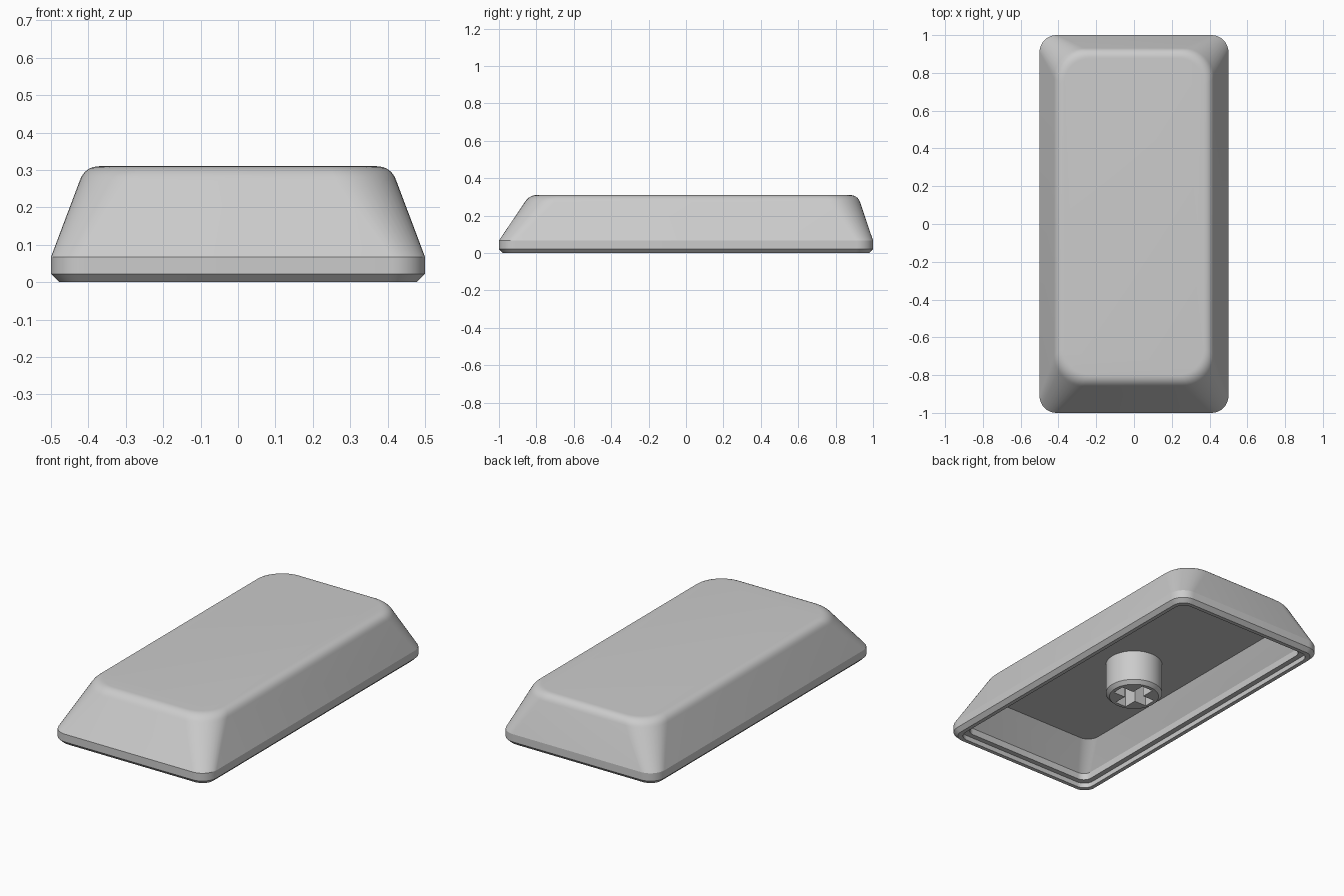
import bpy, bmesh, math
from mathutils import Vector

cube = bpy.data.objects.get("Cube")
if cube:
    bpy.data.objects.remove(cube, do_unlink=True)

grey = bpy.data.materials.new("light_grey_plastic")
grey.use_nodes = True
grey.diffuse_color = (0.6, 0.6, 0.6, 1)
grey.node_tree.nodes["Principled BSDF"].inputs["Base Color"].default_value = (0.6, 0.6, 0.6, 1)


def rounded_ring(hx, y0, y1, r, z, steps=10):
    """Rounded rectangle spanning -hx..hx and y0..y1."""
    corners = [(hx - r, y1 - r), (r - hx, y1 - r), (r - hx, y0 + r), (hx - r, y0 + r)]
    pts = []
    for i, (cx, cy) in enumerate(corners):
        for k in range(steps + 1):
            a = math.pi / 2 * (i + k / steps)
            pts.append((cx + r * math.cos(a), cy + r * math.sin(a), z))
    return pts


def circle_ring(r, z, n=48):
    return [(r * math.cos(math.tau * k / n), r * math.sin(math.tau * k / n), z) for k in range(n)]


def cross_ring(arm, half, z):
    pts = []
    for i in range(4):
        c, s = round(math.cos(i * math.pi / 2)), round(math.sin(i * math.pi / 2))
        for x, y in [(arm, -half), (arm, half), (half, half)]:
            pts.append((x * c - y * s, x * s + y * c, z))
    return pts


def loft(name, rings):
    """Skin a stack of equal rings and cap both ends."""
    bm = bmesh.new()
    rows = [[bm.verts.new(p) for p in ring] for ring in rings]
    n = len(rows[0])
    for a, b in zip(rows, rows[1:]):
        for i in range(n):
            j = (i + 1) % n
            bm.faces.new((a[i], a[j], b[j], b[i]))
    bm.faces.new(rows[0])
    bm.faces.new(rows[-1])
    bmesh.ops.recalc_face_normals(bm, faces=bm.faces)
    mesh = bpy.data.meshes.new(name)
    bm.to_mesh(mesh)
    bm.free()
    mesh.materials.append(grey)
    obj = bpy.data.objects.new(name, mesh)
    bpy.context.collection.objects.link(obj)
    return obj


def smooth(obj, degrees):
    bpy.ops.object.select_all(action="DESELECT")
    obj.select_set(True)
    bpy.context.view_layer.objects.active = obj
    bpy.ops.object.shade_smooth_by_angle(angle=math.radians(degrees))


# Top edge fillet: blend from the side slope into the flat top
side = Vector((0.423, 0.277, 0.0))
slope_end = (0.423, -0.862, 0.931, 0.16, 0.272)
corner = (0.409, -0.838, 0.917, 0.165, 0.31)
flat_start = (0.369, -0.798, 0.877, 0.135, 0.31)
fillet = []
for k in range(9):
    t = k / 8
    fillet.append([(1 - t) ** 2 * a + 2 * t * (1 - t) * b + t * t * c
                   for a, b, c in zip(flat_start, corner, slope_end)])

# Shell: top, outer walls, bottom rim, recessed lip, inner walls, ceiling
profile = fillet + [
    (0.5, -1, 1, 0.09, 0.067),
    (0.5, -1, 1, 0.09, 0.022),
    (0.478, -0.978, 0.978, 0.07, 0),
    (0.455, -0.955, 0.955, 0.06, 0),
    (0.455, -0.955, 0.955, 0.06, 0.028),
    (0.425, -0.925, 0.925, 0.05, 0.028),
    (0.425, -0.925, 0.925, 0.05, 0.067),
    (0.355, -0.80, 0.86, 0.07, 0.2),
]
shell = loft("cap_shell", [rounded_ring(*p) for p in profile])
smooth(shell, 18)

# Mounting stem with a cross-shaped socket
stem = loft("mounting_stem", [circle_ring(0.135, 0), circle_ring(0.155, 0.02), circle_ring(0.155, 0.22)])
cutter = loft("socket_cutter", [cross_ring(0.114, 0.036, -0.05), cross_ring(0.114, 0.036, 0.17)])
cutter.hide_render = True
smooth(stem, 25)
cut = stem.modifiers.new("socket", "BOOLEAN")
cut.operation = "DIFFERENCE"
cut.solver = "EXACT"
cut.object = cutter
bpy.ops.object.modifier_apply(modifier=cut.name)
bpy.data.objects.remove(cutter, do_unlink=True)
smooth(stem, 25)
